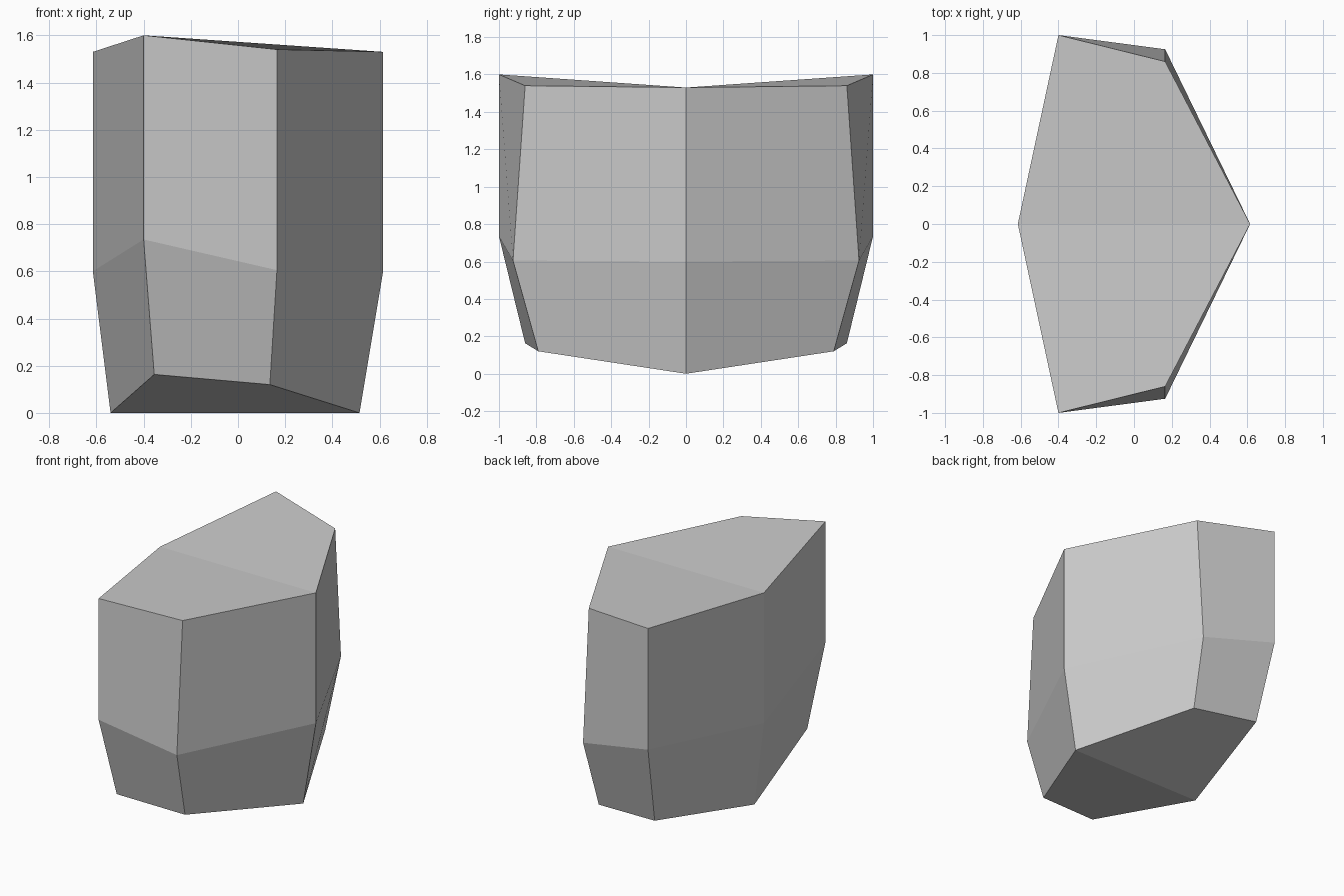
import bpy
import bmesh

cube = bpy.data.objects.get("Cube")
if cube:
    bpy.data.objects.remove(cube, do_unlink=True)

# Plain grey stone
stone = bpy.data.materials.new("stone_grey")
stone.use_nodes = True
colour = (0.6, 0.6, 0.6, 1)
stone.diffuse_color = colour
stone.node_tree.nodes["Principled BSDF"].inputs["Base Color"].default_value = colour

# Half rings, from the -x ridge round the front to the +x ridge
rings = [
    [(-0.54, 0, 0), (-0.355, -0.86, 0.163), (0.135, -0.79, 0.12), (0.515, 0, 0)],
    [(-0.615, 0, 0.60), (-0.40, -1, 0.735), (0.165, -0.925, 0.605), (0.615, 0, 0.60)],
    [(-0.615, 0, 1.53), (-0.40, -1, 1.60), (0.165, -0.86, 1.54), (0.615, 0, 1.53)],
]

bm = bmesh.new()
bottom, middle, top = [[bm.verts.new(p) for p in ring] for ring in rings]

# Side walls: each quad starts at the corner its diagonal should leave from
for low, high in ((bottom, middle), (middle, top)):
    for i in range(3):
        bm.faces.new((low[i + 1], high[i + 1], high[i], low[i]))

# Sloping caps, meeting at a crease along y = 0
bm.faces.new((top[1], top[2], top[3], top[0]))
bm.faces.new((bottom[0], bottom[3], bottom[2], bottom[1]))

# Mirror the front half to the back
bmesh.ops.mirror(bm, geom=bm.verts[:] + bm.edges[:] + bm.faces[:],
                 axis='Y', merge_dist=0.0001)
bmesh.ops.remove_doubles(bm, verts=bm.verts[:], dist=0.0001)
bmesh.ops.recalc_face_normals(bm, faces=bm.faces[:])

mesh = bpy.data.meshes.new("stone_block")
bm.to_mesh(mesh)
bm.free()
mesh.materials.append(stone)
block = bpy.data.objects.new("stone_block", mesh)
bpy.context.collection.objects.link(block)
